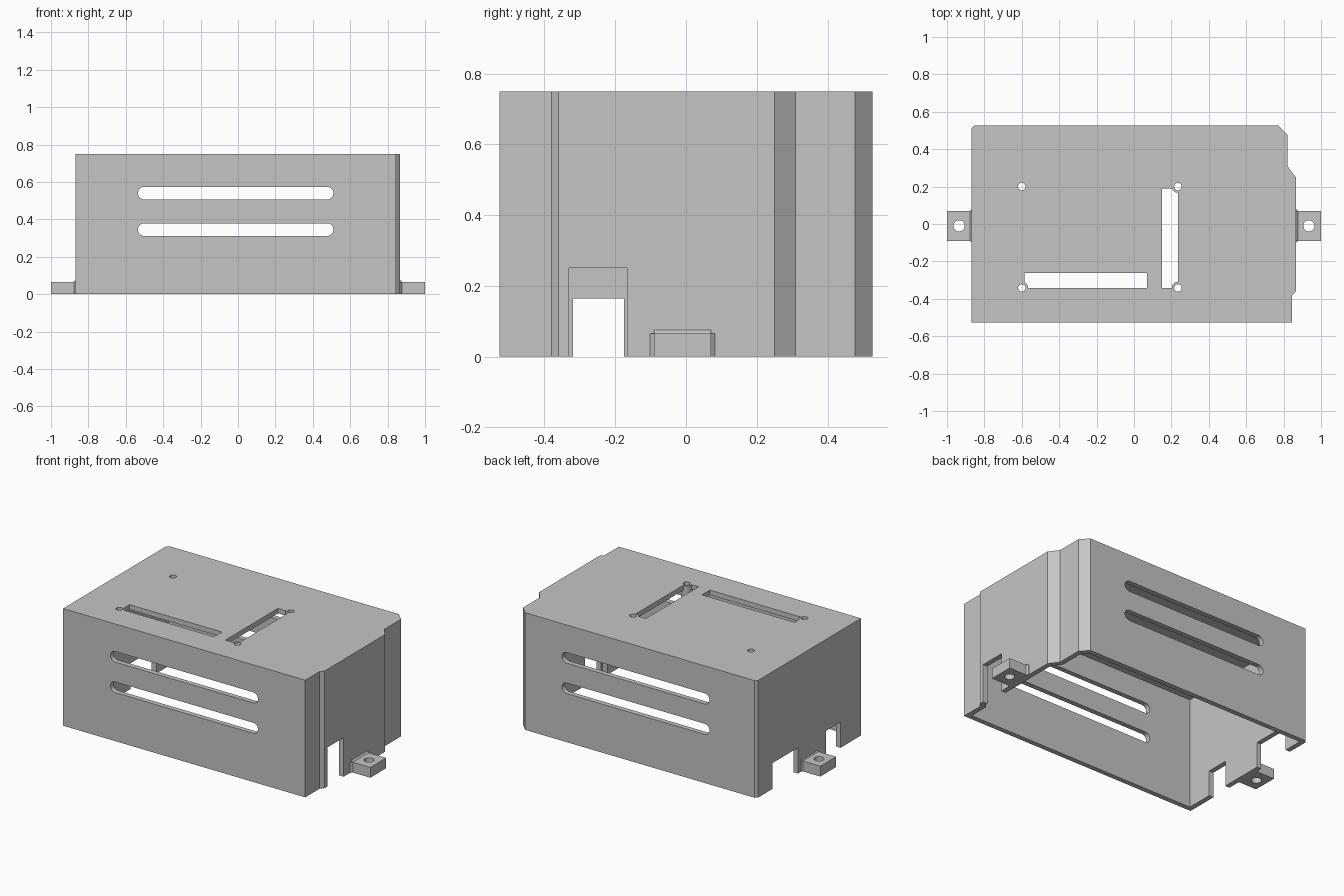
import bpy, bmesh, math
from mathutils import Vector

old = bpy.data.objects.get("Cube")
if old:
    bpy.data.objects.remove(old, do_unlink=True)

grey = bpy.data.materials.new("light_grey")
grey.use_nodes = True
COLOUR = (0.56, 0.56, 0.56, 1)
grey.diffuse_color = COLOUR
grey.node_tree.nodes["Principled BSDF"].inputs["Base Color"].default_value = COLOUR

HEIGHT, WALL, BACK = 0.75, 0.032, 0.527


def prism(name, points, a, b, axis="z"):
    """Extrude a flat outline from a to b along the given axis."""
    place = {"x": lambda p, t: (t, p[0], p[1]),
             "y": lambda p, t: (p[0], t, p[1]),
             "z": lambda p, t: (p[0], p[1], t)}[axis]
    bm = bmesh.new()
    low = [bm.verts.new(place(p, a)) for p in points]
    high = [bm.verts.new(place(p, b)) for p in points]
    bm.faces.new(low[::-1])
    bm.faces.new(high)
    for i in range(len(points)):
        bm.faces.new((low[i - 1], low[i], high[i], high[i - 1]))
    bmesh.ops.recalc_face_normals(bm, faces=bm.faces)
    if bm.calc_volume(signed=True) < 0:
        bmesh.ops.reverse_faces(bm, faces=bm.faces)
    mesh = bpy.data.meshes.new(name)
    bm.to_mesh(mesh)
    bm.free()
    mesh.materials.append(grey)
    obj = bpy.data.objects.new(name, mesh)
    bpy.context.collection.objects.link(obj)
    return obj


def rect(u0, u1, v0, v1):
    return [(u0, v0), (u1, v0), (u1, v1), (u0, v1)]


def circle(u, v, r, n=32):
    return [(u + r * math.cos(i * math.tau / n), v + r * math.sin(i * math.tau / n))
            for i in range(n)]


def stadium(u0, u1, v, r, n=12):
    """Long slot outline with rounded ends."""
    pts = []
    for u, start in ((u1 - r, -math.pi / 2), (u0 + r, math.pi / 2)):
        pts += [(u + r * math.cos(start + i * math.pi / n),
                 v + r * math.sin(start + i * math.pi / n)) for i in range(n + 1)]
    return pts


def inset(points, d):
    """Mitred inward offset of a counter-clockwise outline."""
    result = []
    for i, p in enumerate(points):
        p = Vector(p)
        e1 = (p - Vector(points[i - 1])).normalized()
        e2 = (Vector(points[(i + 1) % len(points)]) - p).normalized()
        n1, n2 = Vector((-e1.y, e1.x)), Vector((-e2.y, e2.x))
        result.append(tuple(p + (n1 + n2) * d / (1 + n1.dot(n2))))
    return result


def cut(target, tool):
    """Subtract the tool from the target and remove the tool."""
    mod = target.modifiers.new("cut", "BOOLEAN")
    mod.object, mod.operation, mod.solver = tool, "DIFFERENCE", "EXACT"
    bpy.ops.object.select_all(action="DESELECT")
    bpy.context.view_layer.objects.active = target
    target.select_set(True)
    bpy.ops.object.modifier_apply(modifier=mod.name)
    bpy.data.objects.remove(tool, do_unlink=True)


def smooth(obj):
    bpy.ops.object.select_all(action="DESELECT")
    bpy.context.view_layer.objects.active = obj
    obj.select_set(True)
    bpy.ops.object.shade_smooth_by_angle(angle=math.radians(25))


# Case shell, open underneath, with stepped corners; the inside has a plain back corner
stepped = [(-0.87, -BACK), (0.845, -BACK), (0.845, -0.38), (0.865, -0.36),
           (0.865, 0.25), (0.82, 0.31), (0.82, 0.477), (0.77, BACK)]
case = prism("case", stepped + [(-0.855, BACK), (-0.87, BACK - 0.015)], 0, HEIGHT)
cut(case, prism("cavity", inset(stepped + [(-0.87, BACK)], WALL), -0.1, HEIGHT - WALL))

# Ventilation slots through the front and back walls
for z in (0.345, 0.54):
    cut(case, prism("vent", stadium(-0.535, 0.51, z, 0.034), -1, 1, "y"))

# Cable notches in the side walls
for x, y0, y1, top in ((0.86, -0.33, -0.167, 0.25),
                       (-0.86, -0.32, -0.175, 0.165),
                       (-0.86, 0.11, 0.37, 0.165)):
    cut(case, prism("notch", rect(y0, y1, -0.1, top), x - 0.1, x + 0.1, "x"))

# Connector openings in the top
for opening in (rect(-0.585, 0.07, -0.342, -0.262), rect(0.15, 0.235, -0.342, 0.19)):
    cut(case, prism("opening", opening, 0.6, 0.9))

# Hollow mounting posts hanging from the top
for x in (-0.6, 0.235):
    for y in (-0.342, 0.2):
        post = prism("mounting_post", circle(x, y, 0.033), 0.67, HEIGHT - 0.002)
        for part in (post, case):
            cut(part, prism("bore", circle(x, y, 0.02), 0.6, 0.9))
        smooth(post)
smooth(case)

# Screw tabs on both sides, flared where they meet the wall
for side, label in ((1, "left"), (-1, "right")):
    plan = [(0.845, -0.102), (0.866, -0.102), (0.876, -0.09), (1, -0.09),
            (1, 0.07), (0.876, 0.07), (0.866, 0.082), (0.845, 0.082)]
    tab = prism(label + "_screw_tab", [(side * x, y) for x, y in plan], 0, 0.066)
    cut(tab, prism("screw_hole", circle(side * 0.935, -0.01, 0.03), -0.1, 0.2))
    smooth(tab)
    wedge = [(0.845, 0.05), (0.876, 0.05), (0.876, 0.066), (0.866, 0.076), (0.845, 0.076)]
    prism(label + "_tab_fillet", [(side * x, z) for x, z in wedge], -0.09, 0.07, "y")
